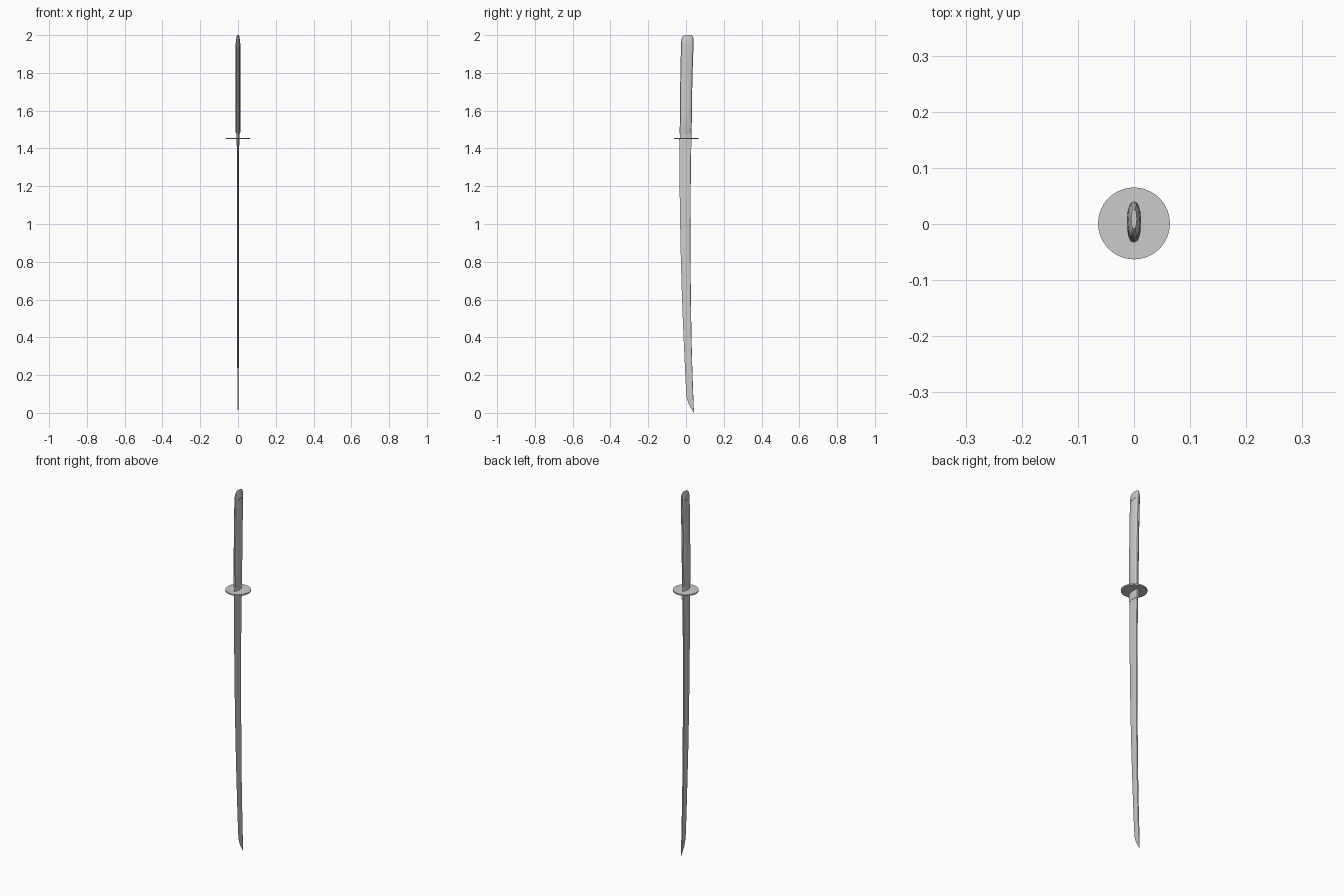
import bpy, bmesh, math

def loft(name, sections, profile, angle=30):
    """Skin a profile through (z, y_min, y_max, half_thickness) stations."""
    bm = bmesh.new()
    rings = []
    for z, y0, y1, t in sections:
        rings.append([bm.verts.new((px * t, y0 + (y1 - y0) * py, z)) for px, py in profile])
    n = len(profile)
    for a, b in zip(rings, rings[1:]):
        for i in range(n):
            bm.faces.new((a[i], a[(i + 1) % n], b[(i + 1) % n], b[i]))
    bm.faces.new(rings[0])
    bm.faces.new(rings[-1])
    bmesh.ops.recalc_face_normals(bm, faces=bm.faces)
    return finish(name, bm, angle)

def finish(name, bm, angle):
    mesh = bpy.data.meshes.new(name)
    bm.to_mesh(mesh)
    bm.free()
    ob = bpy.data.objects.new(name, mesh)
    bpy.context.collection.objects.link(ob)
    bpy.ops.object.select_all(action='DESELECT')
    ob.select_set(True)
    bpy.context.view_layer.objects.active = ob
    bpy.ops.object.shade_smooth_by_angle(angle=math.radians(angle))
    return ob

# Cross-sections: py runs 0 (cutting edge, -y) to 1 (spine, +y)
blade_profile = [(0, 0), (0.95, 0.62), (0.7, 0.97), (0, 1), (-0.7, 0.97), (-0.95, 0.62)]
oval = [(math.cos(a), 0.5 + 0.5 * math.sin(a))
        for a in (2 * math.pi * i / 16 for i in range(16))]
grip_profile = [(math.copysign(abs(x) ** 0.8, x), y) for x, y in oval]

# Curved blade with slanted point
loft("blade", [
    (1.45, -0.034, 0.028, 0.005), (1.20, -0.034, 0.025, 0.005),
    (1.00, -0.031, 0.024, 0.005), (0.80, -0.027, 0.024, 0.005),
    (0.60, -0.021, 0.026, 0.0047), (0.40, -0.013, 0.029, 0.0045),
    (0.25, -0.006, 0.033, 0.0042), (0.13, 0.000, 0.037, 0.004),
    (0.08, 0.004, 0.039, 0.0037), (0.045, 0.015, 0.040, 0.0028),
    (0.018, 0.030, 0.0415, 0.0015), (0.0, 0.0415, 0.042, 0.0003)],
    blade_profile, 15)

# Collar where blade meets guard
loft("blade_collar", [(1.405, -0.0345, 0.0285, 0.0062), (1.45, -0.036, 0.030, 0.008)],
     [(0.15, 0), (1, 0.55), (0.9, 1), (-0.9, 1), (-1, 0.55), (-0.15, 0)])

# Round guard
bm = bmesh.new()
bmesh.ops.create_cone(bm, cap_ends=True, segments=48, radius1=0.064, radius2=0.064, depth=0.007)
guard = finish("guard", bm, 30)
guard.location = (0, 0.001, 1.4525)

# Ferrule above guard
loft("ferrule", [(1.45, -0.033, 0.029, 0.009), (1.485, -0.033, 0.029, 0.009)], oval)

# Grip following the curve
loft("grip", [
    (1.478, -0.033, 0.029, 0.0095), (1.485, -0.0335, 0.030, 0.0125),
    (1.60, -0.032, 0.031, 0.0125), (1.72, -0.031, 0.033, 0.0125),
    (1.84, -0.029, 0.036, 0.0125), (1.955, -0.026, 0.040, 0.0122)],
    grip_profile)

# Rounded pommel cap
loft("pommel", [
    (1.95, -0.026, 0.040, 0.0122), (1.972, -0.025, 0.0405, 0.0105),
    (1.985, -0.022, 0.039, 0.0085), (1.995, -0.016, 0.034, 0.0068),
    (2.0, -0.008, 0.027, 0.005)], grip_profile)

# Small peg through the pommel
loft("pommel_peg", [(1.953, -0.009, 0.022, 0.0128), (1.959, -0.009, 0.022, 0.0128)],
     [(1, 0), (1, 1), (-1, 1), (-1, 0)])
